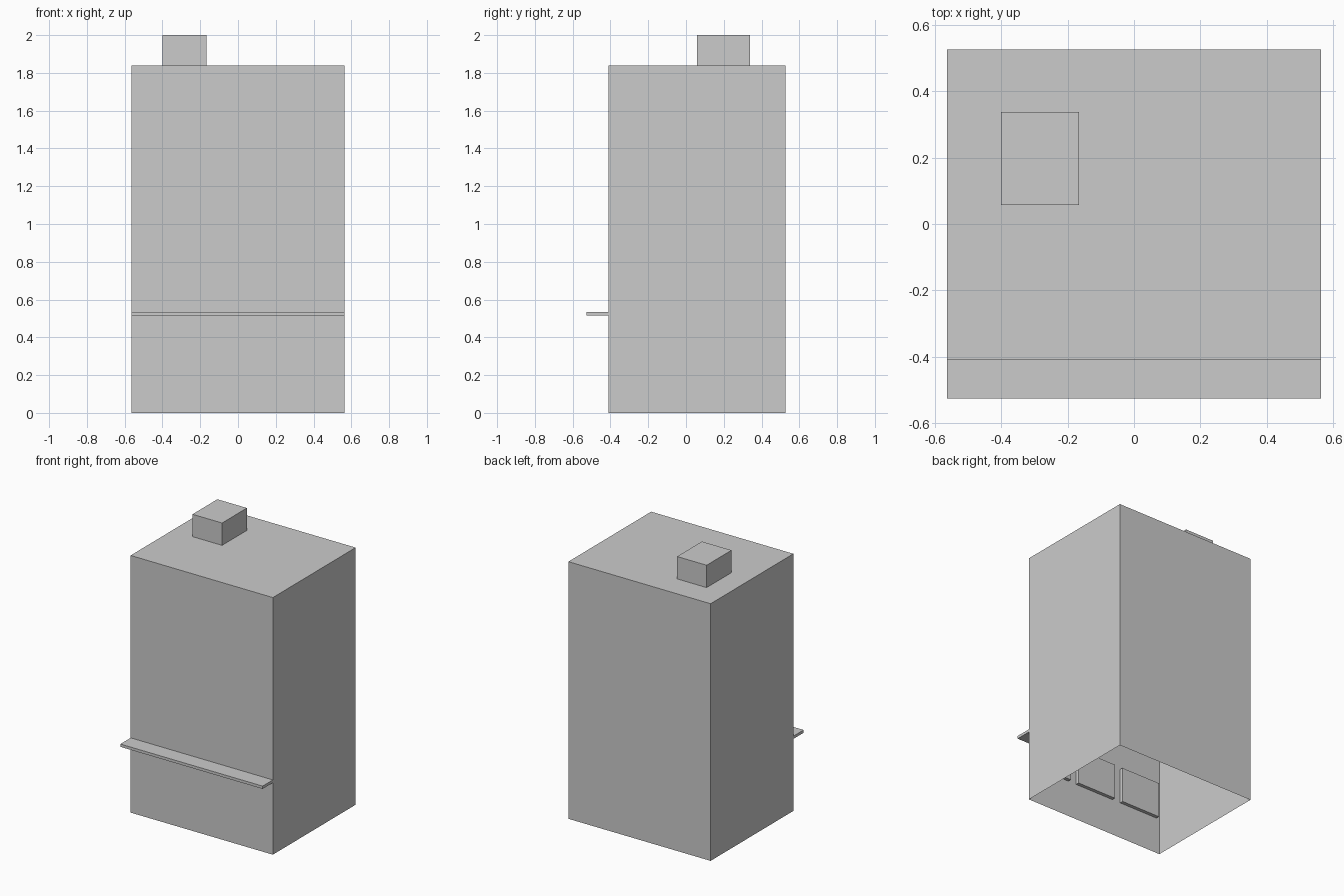
import bpy, bmesh
from mathutils import Vector

if "Cube" in bpy.data.objects:
    bpy.data.objects.remove(bpy.data.objects["Cube"])


def box(name, lo, hi, open_bottom=False):
    """Axis-aligned box between two corners, optionally without its underside."""
    lo, hi = Vector(lo), Vector(hi)
    bm = bmesh.new()
    bmesh.ops.create_cube(bm, size=1)
    bmesh.ops.scale(bm, vec=hi - lo, verts=bm.verts)
    if open_bottom:
        under = [f for f in bm.faces if f.normal.z < -0.5]
        bmesh.ops.delete(bm, geom=under, context='FACES_ONLY')
    mesh = bpy.data.meshes.new(name)
    bm.to_mesh(mesh)
    bm.free()
    obj = bpy.data.objects.new(name, mesh)
    obj.location = (lo + hi) / 2
    bpy.context.collection.objects.link(obj)
    return obj


W = 0.563        # half width
FRONT = -0.41    # front wall
BACK = 0.526     # back wall
ROOF = 1.84

# Hollow tower shell, open underneath
box("building_shell", (-W, FRONT, 0), (W, BACK, ROOF), open_bottom=True)

# Thin canopy across the front
box("front_canopy", (-W, -0.526, 0.515), (W, FRONT, 0.535))

# Roof access block
box("roof_block", (-0.40, 0.057, ROOF), (-0.166, 0.338, 2.0))

# Shop windows set against the inside of the front wall, below the canopy
for i in (-1, 0, 1):
    x = i * 0.38
    box(f"shop_window_{i + 2}", (x - 0.157, FRONT + 0.001, 0.265),
        (x + 0.157, FRONT + 0.026, 0.52))
